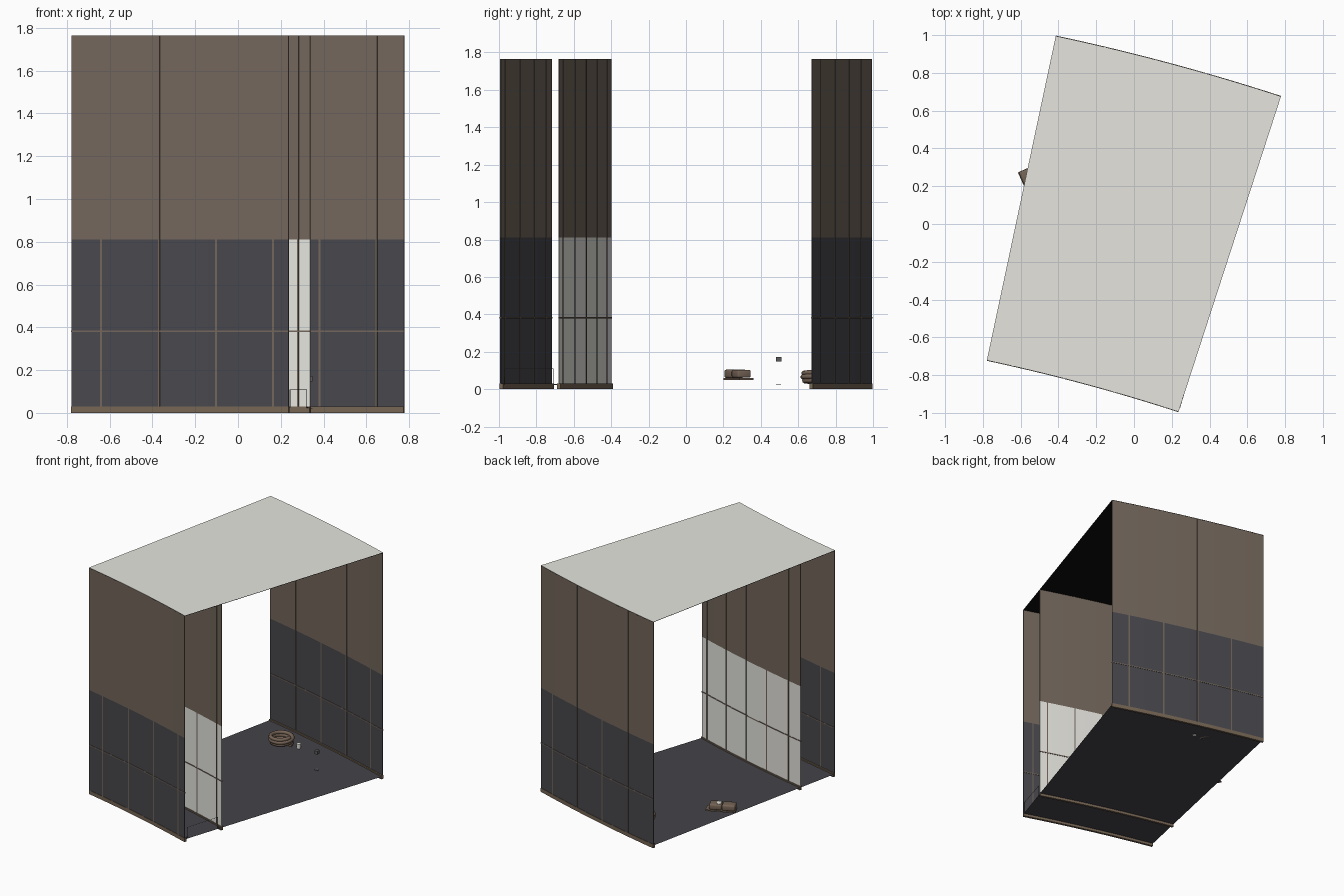
import bpy, bmesh, math
from math import cos, sin, radians, pi

if "Cube" in bpy.data.objects:
    bpy.data.objects.remove(bpy.data.objects["Cube"])

CX, CY = -2.866, -10.54            # centre of the ring the room is cut from
R_IN, R_PART, R_OUT = 10.04, 10.367, 11.79
A0, A1 = 72.0, 78.0
TOP = 1.765


def material(name, r, g, b):
    m = bpy.data.materials.new(name)
    lin = [((c / 255 + 0.055) / 1.055) ** 2.4 for c in (r, g, b)]
    m.diffuse_color = (*lin, 1)
    m.use_nodes = True
    m.node_tree.nodes["Principled BSDF"].inputs["Base Color"].default_value = m.diffuse_color
    return m


BROWN = material("brown_wall", 114, 102, 91)
CHAR = material("charcoal_panel", 72, 72, 77)
PALE = material("pale_grey", 230, 229, 223)
TRIM = material("tan_trim", 118, 102, 84)
FLOOR = material("dark_floor", 68, 66, 73)
ROPE = material("rope_tan", 118, 100, 86)
BLACK = material("near_black", 14, 14, 14)
GREY = material("mid_grey", 92, 90, 92)


def finish(name, bm, mat, smooth=False):
    bmesh.ops.recalc_face_normals(bm, faces=bm.faces)
    me = bpy.data.meshes.new(name)
    bm.to_mesh(me)
    bm.free()
    me.materials.append(mat)
    for p in me.polygons:
        p.use_smooth = smooth
    ob = bpy.data.objects.new(name, me)
    bpy.context.collection.objects.link(ob)
    return ob


def polar(r, deg, z):
    a = radians(deg)
    return (CX + r * cos(a), CY + r * sin(a), z)


def arc_box(name, r, thick, a0, a1, z0, z1, mat, seg=24):
    """Curved slab following the ring, closed at both ends."""
    bm = bmesh.new()
    rings = []
    for i in range(seg + 1):
        a = a0 + (a1 - a0) * i / seg
        h = thick / 2
        rings.append([bm.verts.new(polar(rr, a, z)) for rr, z in
                      ((r - h, z0), (r + h, z0), (r + h, z1), (r - h, z1))])
    for p, q in zip(rings, rings[1:]):
        for k in range(4):
            bm.faces.new((p[k], p[(k + 1) % 4], q[(k + 1) % 4], q[k]))
    bm.faces.new(rings[0])
    bm.faces.new(rings[-1][::-1])
    return finish(name, bm, mat)


def sector(name, z, mat, up, seg=24):
    """Flat sheet spanning the whole room."""
    bm = bmesh.new()
    pts = [(R_IN - 0.003, A0 + (A1 - A0) * i / seg) for i in range(seg + 1)]
    pts += [(R_OUT + 0.003, A1 - (A1 - A0) * i / seg) for i in range(seg + 1)]
    f = bm.faces.new([bm.verts.new(polar(r, a, z)) for r, a in pts])
    f.normal_update()
    if f.normal.z * up < 0:
        f.normal_flip()
    me = bpy.data.meshes.new(name)
    bm.to_mesh(me)
    bm.free()
    me.materials.append(mat)
    ob = bpy.data.objects.new(name, me)
    bpy.context.collection.objects.link(ob)


def box(name, loc, size, mat, rot=0, bevel=0):
    bm = bmesh.new()
    bmesh.ops.create_cube(bm, size=1)
    bmesh.ops.scale(bm, vec=size, verts=bm.verts)
    if bevel:
        bmesh.ops.bevel(bm, geom=bm.edges[:], offset=bevel, segments=3,
                        profile=0.5, affect='EDGES')
    ob = finish(name, bm, mat, bool(bevel))
    ob.location = loc
    ob.rotation_euler.z = rot


def tube(name, pts, radius, mat, res=2):
    cu = bpy.data.curves.new(name, 'CURVE')
    cu.dimensions = '3D'
    cu.bevel_depth, cu.bevel_resolution, cu.use_fill_caps = radius, res, True
    sp = cu.splines.new('POLY')
    sp.points.add(len(pts) - 1)
    for p, c in zip(sp.points, pts):
        p.co = (*c, 1)
    cu.materials.append(mat)
    ob = bpy.data.objects.new(name, cu)
    bpy.context.collection.objects.link(ob)


# Floor, ceiling and the black underside of the ceiling
sector("floor", 0.02, FLOOR, 1)
sector("ceiling", TOP, PALE, 1)
sector("ceiling_underside", TOP - 0.004, BLACK, -1)

# Three curved walls: skirting, lower panel, upper panel, seam strips
walls = (("front_wall", R_IN, 0.004, CHAR, (72.43, 74.02, 75.6, 77.19)),
         ("partition", R_PART, 0, PALE, (72.33, 73.55, 74.78, 76.03, 77.3)),
         ("back_wall", R_OUT, -0.004, CHAR, (72.66, 74.01, 75.36, 76.71)))
for name, r, shift, low, seams in walls:
    arc_box(name + "_skirting", r + shift, 0.018, A0, A1, 0, 0.03, TRIM)
    arc_box(name + "_lower", r, 0.005, A0, A1, 0.03, 0.81, low)
    arc_box(name + "_upper", r, 0.005, A0, A1, 0.81, TOP - 0.001, BROWN)
    arc_box(name + "_rail", r, 0.010, A0, A1, 0.377, 0.385, BROWN)
    for i, a in enumerate(seams):
        w = math.degrees(0.0045 / r)
        arc_box(f"{name}_mullion_{i + 1}", r, 0.010, a - w, a + w, 0.03,
                TOP - 0.003, BROWN, 1)

# Thin rail between front wall and partition
tube("low_wire_rail", [(0.243, -0.97, 0.025), (0.243, -0.97, 0.108),
                       (0.322, -0.71, 0.108), (0.322, -0.71, 0.025),
                       (0.33, -0.685, 0.025)], 0.002, GREY, 0)

# Rope coil near the back wall
coil = []
for i in range(3 * 32 + 1):
    t = i / 32
    rad = 0.075 - 0.005 * sin(t * 2.3)
    coil.append((-0.12 + rad * cos(2 * pi * t), 0.705 + rad * sin(2 * pi * t),
                 0.030 + 0.02 * t))
tube("rope_coil", coil, 0.014, ROPE)

# White cup beside the coil
bm = bmesh.new()
bmesh.ops.create_cone(bm, cap_ends=True, segments=16, radius1=0.014,
                      radius2=0.016, depth=0.04)
finish("cup", bm, PALE).location = (0.02, 0.72, 0.037)

# Small floating box with a plate below it
box("hanging_box", (0.335, 0.495, 0.16), (0.026, 0.03, 0.026), GREY)
box("floor_plate", (0.335, 0.495, 0.0225), (0.025, 0.025, 0.003), GREY)

# Cushion bundle overhanging the open left side
rot = radians(24)


def local(u, v, z):
    return (-0.505 + u * cos(rot) - v * sin(rot),
            0.278 + u * sin(rot) + v * cos(rot), z)


box("bundle_mat", local(0.005, 0, 0.055), (0.215, 0.08, 0.01), ROPE, rot)
box("bundle_left", local(-0.052, 0, 0.082), (0.094, 0.078, 0.044), ROPE, rot, 0.010)
box("bundle_right", local(0.042, 0, 0.082), (0.09, 0.078, 0.042), ROPE, rot, 0.010)
box("bundle_label", local(0.02, 0, 0.104), (0.03, 0.05, 0.004), PALE, rot)
